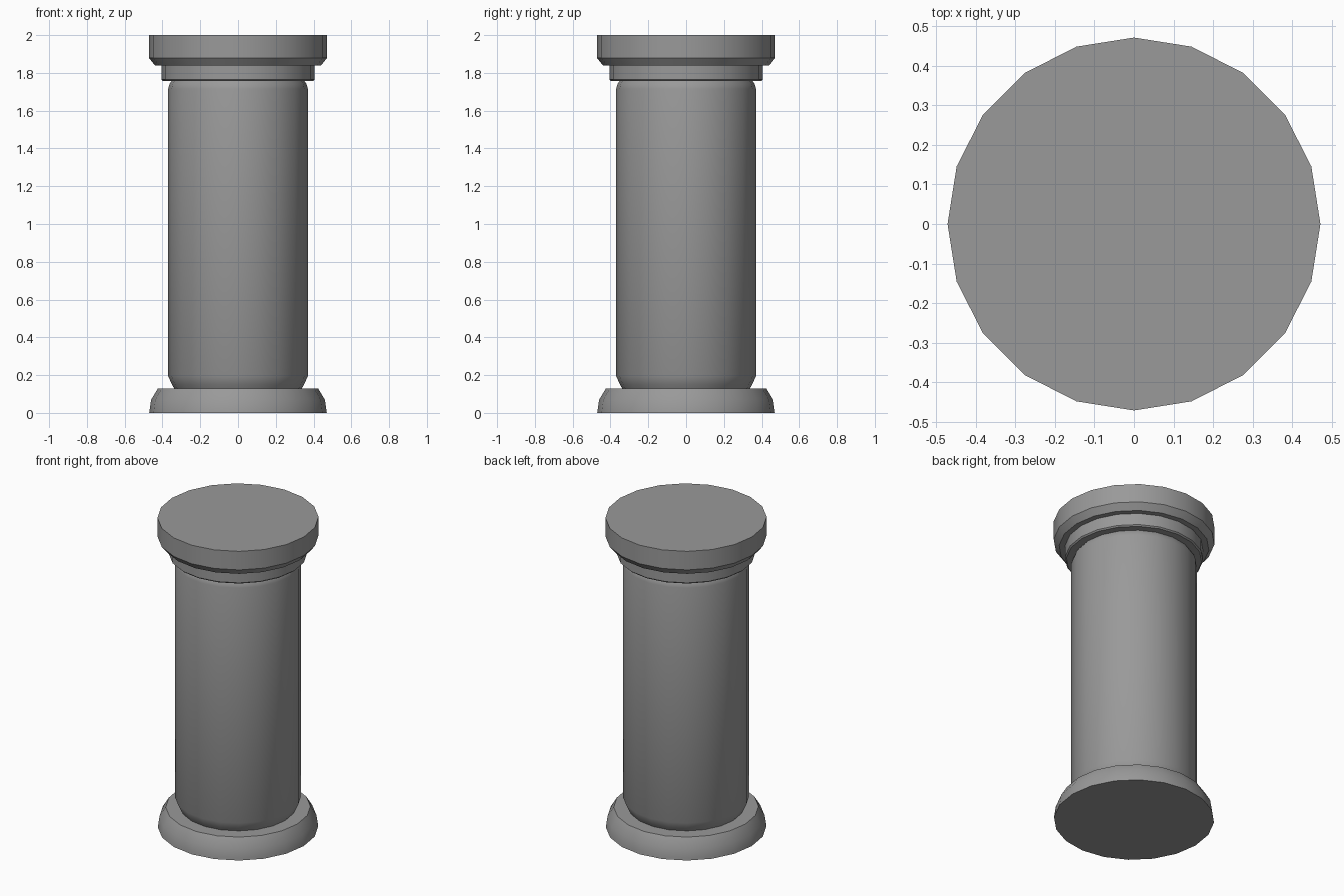
import bpy
import math

SIDES = 20

cube = bpy.data.objects.get("Cube")
if cube:
    bpy.data.objects.remove(cube, do_unlink=True)

stone = bpy.data.materials.new("grey stone")
stone.use_nodes = True
colour = (0.32, 0.32, 0.32, 1)
stone.diffuse_color = colour
stone.node_tree.nodes["Principled BSDF"].inputs["Base Color"].default_value = colour


def turned(name, profile):
    """Turn a (radius, height) profile into a closed, capped solid."""
    verts, faces = [], []
    for radius, z in profile:
        for i in range(SIDES):
            a = math.tau * i / SIDES
            verts.append((radius * math.cos(a), radius * math.sin(a), z))
    for ring in range(len(profile) - 1):
        low, high = ring * SIDES, (ring + 1) * SIDES
        for i in range(SIDES):
            j = (i + 1) % SIDES
            faces.append((low + i, low + j, high + j, high + i))
    faces.append(tuple(reversed(range(SIDES))))
    faces.append(tuple(range(len(verts) - SIDES, len(verts))))
    mesh = bpy.data.meshes.new(name)
    mesh.from_pydata(verts, [], faces)
    mesh.materials.append(stone)
    obj = bpy.data.objects.new(name, mesh)
    bpy.context.collection.objects.link(obj)
    bpy.ops.object.select_all(action="DESELECT")
    obj.select_set(True)
    bpy.context.view_layer.objects.active = obj
    bpy.ops.object.shade_smooth_by_angle(angle=math.radians(35))
    return obj


# Flared foot
turned("base", [(0.47, 0), (0.468, 0.015), (0.46, 0.07), (0.424, 0.13)])

# Shaft with rounded ends
turned("shaft", [(0.335, 0.125), (0.35, 0.15), (0.37, 0.195),
                 (0.37, 1.715), (0.363, 1.74), (0.35, 1.76)])

# Neck ring under the capital
turned("neck_ring", [(0.397, 1.757), (0.405, 1.765), (0.405, 1.842)])

# Capital slab with a bevelled underside
turned("capital", [(0.44, 1.84), (0.472, 1.88), (0.472, 2.0)])
